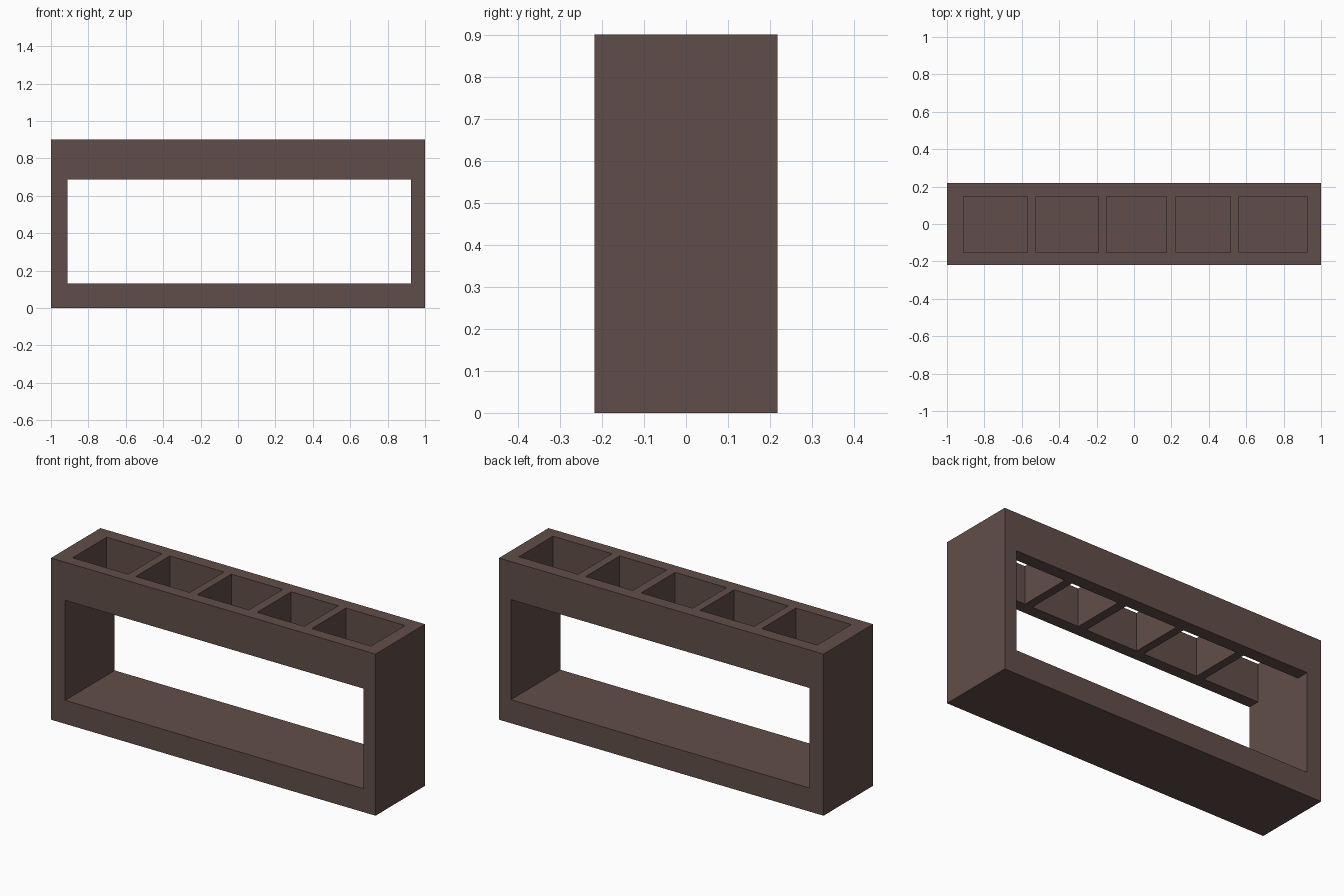
import bpy

if "Cube" in bpy.data.objects:
    bpy.data.objects.remove(bpy.data.objects["Cube"])

wood = bpy.data.materials.new("dark brown")
wood.diffuse_color = (0.120, 0.076, 0.067, 1)
wood.use_nodes = True
wood.node_tree.nodes["Principled BSDF"].inputs["Base Color"].default_value = wood.diffuse_color


def box(name, x0, x1, y0, y1, z0, z1):
    bpy.ops.mesh.primitive_cube_add(
        size=1, location=((x0 + x1) / 2, (y0 + y1) / 2, (z0 + z1) / 2))
    ob = bpy.context.object
    ob.name = name
    ob.scale = (x1 - x0, y1 - y0, z1 - z0)
    bpy.ops.object.transform_apply(location=True, rotation=False, scale=True)
    ob.data.materials.append(wood)
    return ob


def cut(target, cutter):
    mod = target.modifiers.new("cut", 'BOOLEAN')
    mod.operation = 'DIFFERENCE'
    mod.solver = 'EXACT'
    mod.object = cutter
    bpy.context.view_layer.objects.active = target
    bpy.ops.object.modifier_apply(modifier=mod.name)
    bpy.data.objects.remove(cutter, do_unlink=True)


# Outer block
frame = box("rack_frame", -1, 1, -0.218, 0.218, 0, 0.9)

# Large window running front to back
LEFT, RIGHT = -0.912, 0.926
cut(frame, box("window_cutter", LEFT, RIGHT, -0.5, 0.5, 0.131, 0.688))

# Row of top slots, open down into the window
slots = [(LEFT, -0.57), (-0.523, -0.19), (-0.144, 0.173),
         (0.225, 0.515), (0.562, RIGHT)]
for x0, x1 in slots:
    cut(frame, box("slot_cutter", x0, x1, -0.152, 0.147, 0.5, 1.2))
